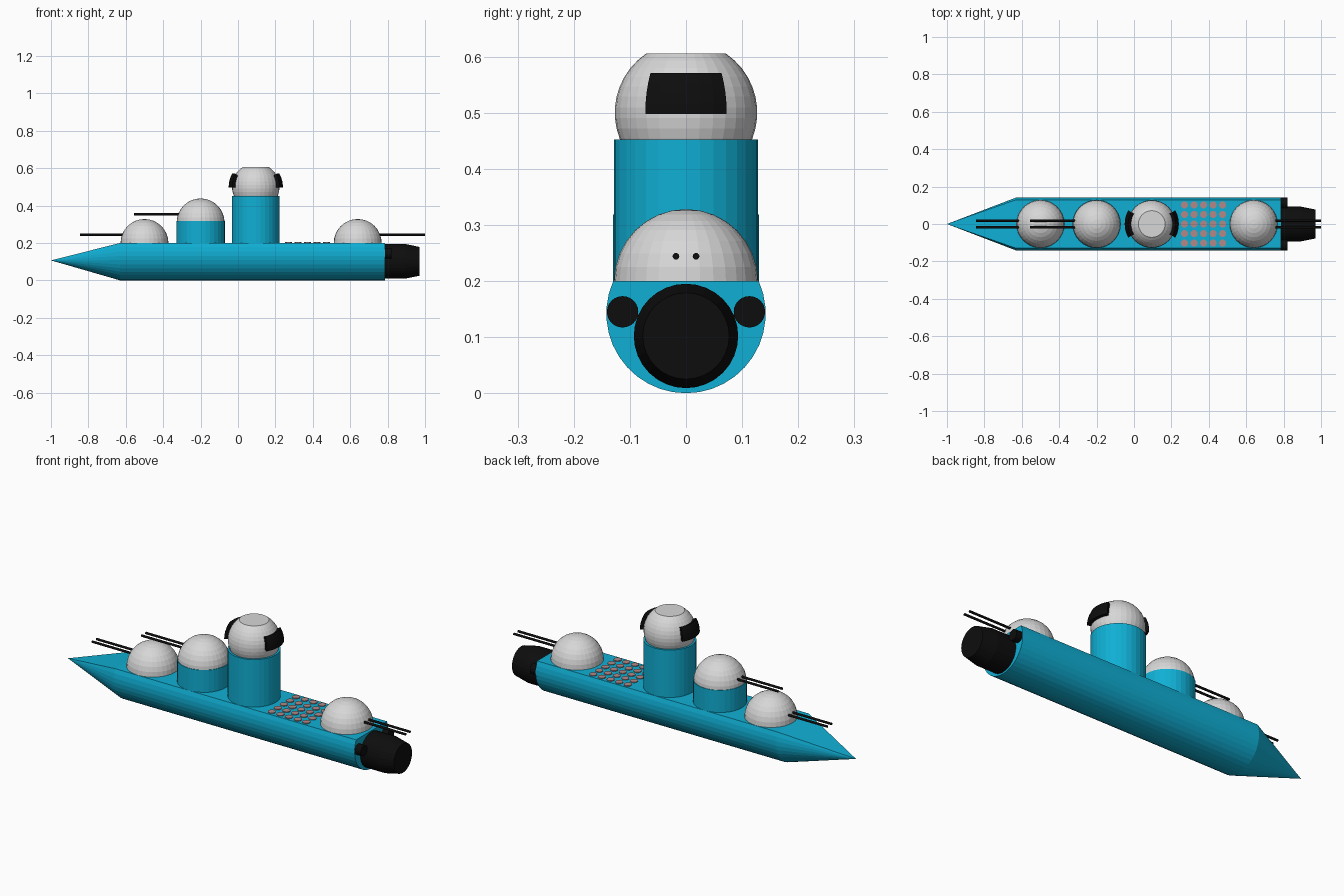
import bpy, bmesh, math
from mathutils import Matrix

if "Cube" in bpy.data.objects:
    bpy.data.objects.remove(bpy.data.objects["Cube"])


def material(name, rgb):
    m = bpy.data.materials.new(name)
    m.diffuse_color = (*rgb, 1)
    m.use_nodes = True
    m.node_tree.nodes["Principled BSDF"].inputs["Base Color"].default_value = m.diffuse_color
    return m


TEAL = material("teal", (0.005, 0.43, 0.66))
GREY = material("light_grey", (0.68, 0.68, 0.68))
BLACK = material("black", (0.004, 0.004, 0.004))
PINK = material("dusty_pink", (0.45, 0.25, 0.25))


def make(name, bm, mat, loc=(0, 0, 0), along_x=False):
    if along_x:  # turn +z axis to +x
        bmesh.ops.rotate(bm, verts=bm.verts, matrix=Matrix.Rotation(math.pi / 2, 3, 'Y'))
    bmesh.ops.recalc_face_normals(bm, faces=bm.faces)
    me = bpy.data.meshes.new(name)
    bm.to_mesh(me)
    bm.free()
    me.materials.append(mat)
    ob = bpy.data.objects.new(name, me)
    ob.location = loc
    bpy.context.collection.objects.link(ob)
    return ob


def lathe(name, profile, mat, loc, n=32, along_x=False):
    """Revolve (radius, height) points; radius 0 makes a pole, open ends are capped."""
    bm = bmesh.new()
    rings = []
    for r, z in profile:
        k = 1 if r < 1e-5 else n
        rings.append([bm.verts.new((r * math.cos(2 * math.pi * i / n),
                                    r * math.sin(2 * math.pi * i / n), z)) for i in range(k)])
    for a, b in zip(rings, rings[1:]):
        for i in range(n):
            j = (i + 1) % n
            if len(b) == 1:
                bm.faces.new((a[i], a[j], b[0]))
            else:
                bm.faces.new((a[i], a[j], b[j], b[i]))
    for ring in (rings[0], rings[-1]):
        if len(ring) > 1:
            bm.faces.new(ring)
    return make(name, bm, mat, loc, along_x)


def arc(r, a0, a1, n):
    """Sphere profile between two latitudes in degrees."""
    lat = [math.radians(a0 + (a1 - a0) * i / n) for i in range(n + 1)]
    return [(r * math.cos(a), r * math.sin(a)) for a in lat]


# Hull: round-bottomed section with flat deck, tapering to a pointed bow
R, DECK = 0.142, 0.2
a0 = math.asin((DECK - R) / R)
bm = bmesh.new()
section = []
for i in range(25):
    a = a0 - (math.pi + 2 * a0) * i / 24
    section.append((R * math.cos(a), R + R * math.sin(a)))
fore = [bm.verts.new((-0.63, y, z)) for y, z in section]
aft = [bm.verts.new((0.785, y, z)) for y, z in section]
tip = bm.verts.new((-1.0, 0, 0.107))
for i in range(25):
    j = (i + 1) % 25
    bm.faces.new((fore[i], fore[j], aft[j], aft[i]))
    bm.faces.new((fore[i], fore[j], tip))
bm.faces.new(aft)
make("hull", bm, TEAL)

# Main engine and two side thrusters
lathe("main_engine", [(0.093, 0), (0.093, 0.11), (0.077, 0.187)], BLACK,
      (0.783, 0, 0.102), along_x=True)
for s, side in ((-1, "right"), (1, "left")):
    lathe(side + "_thruster", [(0.028, 0), (0.028, 0.04)], BLACK,
          (0.78, s * 0.113, 0.145), 24, True)

# Gun turrets: dome with a pair of barrels (x, base height, barrel end)
for label, x, z, end in (("bow", -0.5, 0.2, -0.845), ("raised", -0.2, 0.31, -0.555),
                         ("stern", 0.64, 0.2, 1.0)):
    lathe(label + "_turret_dome", arc(0.128, 0, 90, 8), GREY, (x, 0, z))
    for y in (-0.018, 0.018):
        lathe(label + "_gun_barrel", [(0.006, min(x, end)), (0.006, max(x, end))], BLACK,
              (0, y, z + 0.044), 12, True)

# Teal towers under the raised turret and the bridge
lathe("turret_tower", [(0.13, 0.19), (0.13, 0.318)], TEAL, (-0.2, 0, 0))
lathe("bridge_tower", [(0.128, 0.19), (0.128, 0.452)], TEAL, (0.095, 0, 0))

# Bridge: sphere with a flat top
lathe("bridge_dome", arc(0.127, -30, math.degrees(math.asin(0.105 / 0.127)), 10), GREY,
      (0.095, 0, 0.5))

# Bridge windows: curved black blocks fore and aft
for s, label in ((0, "aft"), (math.pi, "fore")):
    bm = bmesh.new()
    NU, NV = 6, 4
    grid = []
    for u in range(NU + 1):
        th = s + math.radians(-30 + 60 * u / NU)
        row = []
        for v in range(NV + 1):
            ph = math.radians(-1 + 30 * v / NV)
            row.append(bm.verts.new((0.145 * math.cos(ph) * math.cos(th),
                                     0.145 * math.cos(ph) * math.sin(th), 0.145 * math.sin(ph))))
        grid.append(row)
    for u in range(NU):
        for v in range(NV):
            bm.faces.new((grid[u][v], grid[u + 1][v], grid[u + 1][v + 1], grid[u][v + 1]))
    # thicken towards the centre
    inner = bmesh.ops.extrude_face_region(bm, geom=bm.faces[:], use_keep_orig=True)["geom"]
    for e in inner:
        if isinstance(e, bmesh.types.BMVert):
            e.co *= 0.122 / 0.145
    make(label + "_bridge_window", bm, BLACK, (0.095, 0, 0.5))

# Missile hatches: 5 x 5 grid of small discs on the deck
for i in range(5):
    for j in range(5):
        lathe("deck_hatch", [(0.019, 0.195), (0.019, 0.204)], PINK,
              (0.27 + 0.051 * i, -0.102 + 0.051 * j, 0), 16)
